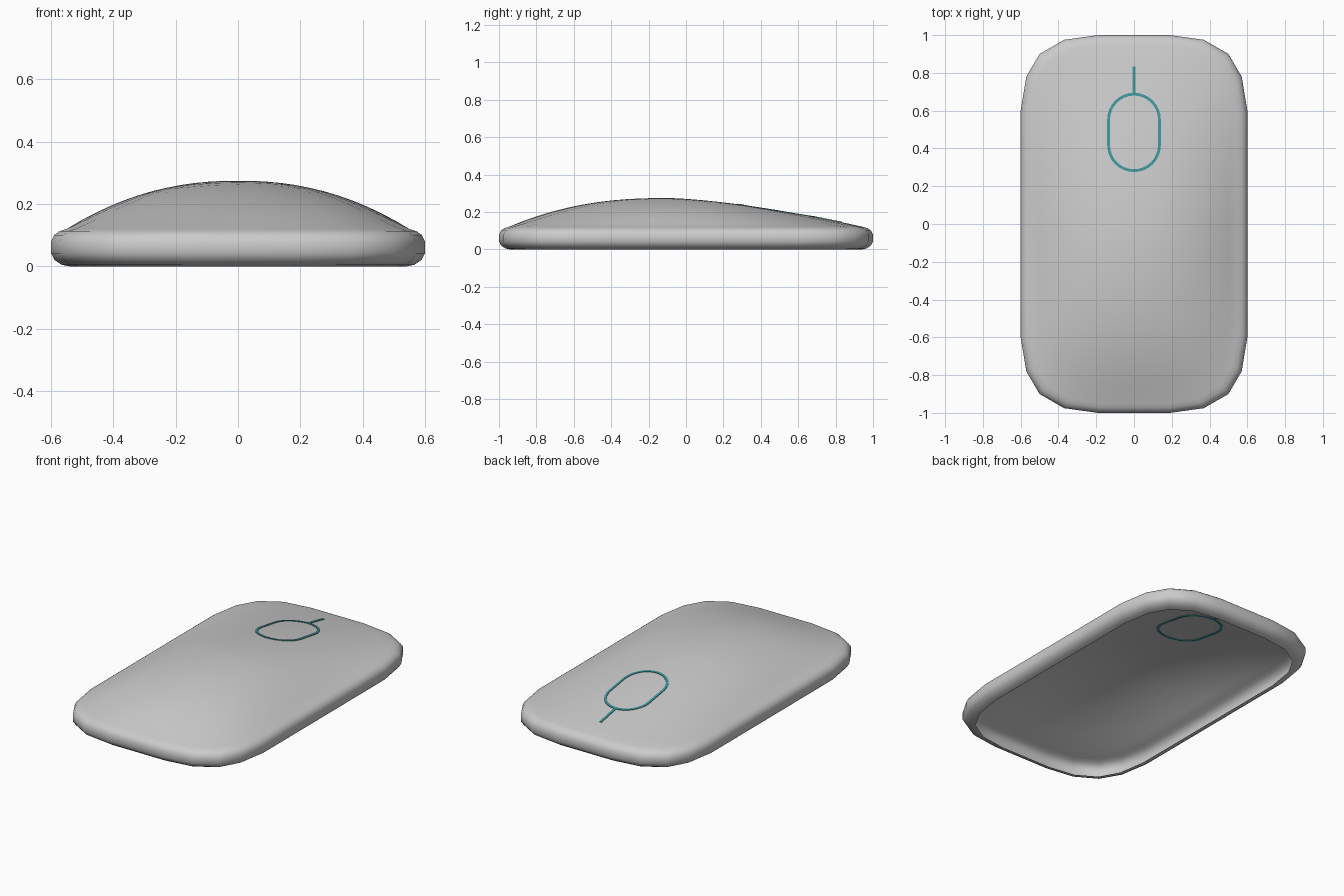
import bpy, bmesh, math
from mathutils import Vector
from mathutils.bvhtree import BVHTree

if "Cube" in bpy.data.objects:
    bpy.data.objects.remove(bpy.data.objects["Cube"])


def material(name, rgb):
    m = bpy.data.materials.new(name)
    m.use_nodes = True
    m.diffuse_color = (*rgb, 1)
    m.node_tree.nodes["Principled BSDF"].inputs["Base Color"].default_value = (*rgb, 1)
    return m


def add_object(name, bm, mat):
    mesh = bpy.data.meshes.new(name)
    bm.to_mesh(mesh)
    ob = bpy.data.objects.new(name, mesh)
    bpy.context.collection.objects.link(ob)
    mesh.materials.append(mat)
    return ob


grey = material("shell grey", (0.6, 0.6, 0.6))
teal = material("teal line", (0.05, 0.3, 0.32))

# Rounded-rectangle outline, one quarter mirrored to a full loop
quarter = [(0.6, 0), (0.6, 0.2), (0.6, 0.4), (0.6, 0.6), (0.57, 0.78), (0.5, 0.9),
           (0.37, 0.975), (0.19, 1), (0, 1)]
half = quarter + [(-x, y) for x, y in quarter[-2::-1]]
outline = half + [(-x, -y) for x, y in half[1:-1]]
LIP = 0.05


def inset(d):
    return [(x * (1 - d / 0.6), y * (1 - d)) for x, y in outline]


inner = inset(LIP)
edge = inset(LIP)[:len(quarter)]


def half_width(y):
    y = abs(y)
    for (x0, y0), (x1, y1) in zip(edge, edge[1:]):
        if y0 <= y <= y1 and y1 > y0:
            return x0 + (x1 - x0) * (y - y0) / (y1 - y0)
    return edge[-2][0]


# Arched top: long slope to the buttons, rounder slope to the palm
def dome(x, y):
    t = (y + 0.1) / 1.05 if y > -0.1 else (-0.1 - y) / 0.85
    ridge = 1 - min(t, 1) ** (1.5 if y > -0.1 else 2.35)
    u = min(abs(x) / half_width(y), 1)
    return 0.12 + 0.155 * ridge * (1 - u ** 2.2)


# Shell: open underside, rolled rim, then shrinking loops up to the crown
bm = bmesh.new()
rim = [(0.06, 0), (0.035, 0.005), (0.012, 0.02), (0, 0.042), (0, 0.08), (0.01, 0.1), (0.027, 0.113)]
loops = [[bm.verts.new((x, y, z)) for x, y in inset(d)] for d, z in rim]
STEPS = 12
for i in range(STEPS):
    s = 1 - i / STEPS
    loops.append([bm.verts.new((x * s, y * s, dome(x * s, y * s))) for x, y in inner])
n = len(outline)
for a, b in zip(loops, loops[1:]):
    for i in range(n):
        j = (i + 1) % n
        bm.faces.new((a[i], a[j], b[j], b[i]))
crown = bm.verts.new((0, 0, dome(0, 0)))
for i in range(n):
    bm.faces.new((loops[-1][i], loops[-1][(i + 1) % n], crown))
for f in bm.faces:
    f.smooth = True
add_object("mouse_shell", bm, grey)
surface = BVHTree.FromBMesh(bm)
bm.free()


# Thin line lying in the shell, seen from above and from inside
def inlay(name, left, right, closed):
    bm = bmesh.new()
    rows = []
    for a, b in zip(left, right):
        row = []
        for (x, y), dz in ((a, 0.003), (b, 0.003), (b, -0.003), (a, -0.003)):
            z = surface.ray_cast(Vector((x, y, 1)), Vector((0, 0, -1)))[0].z
            row.append(bm.verts.new((x, y, z + dz)))
        rows.append(row)
    for a, b in zip(rows, rows[1:] + rows[:1] if closed else rows[1:]):
        for k in range(4):
            m = (k + 1) % 4
            bm.faces.new((a[k], a[m], b[m], b[k]))
    if not closed:
        bm.faces.new(rows[0])
        bm.faces.new(rows[-1])
    bmesh.ops.recalc_face_normals(bm, faces=bm.faces)
    add_object(name, bm, teal)
    bm.free()


def stadium(r):
    pts = []
    for cy, start in ((0.553, 0), (0.417, math.pi)):
        for i in range(17):
            a = start + math.pi * i / 16
            pts.append((r * math.cos(a), cy + r * math.sin(a)))
        side = 1 if start else -1
        for k in range(1, 8):
            f = k / 8 if side < 0 else 1 - k / 8
            pts.append((side * r, 0.553 + (0.417 - 0.553) * f))
    return pts


inlay("scroll_ring", stadium(0.142), stadium(0.127), True)
ys = [0.69 + 0.145 * i / 12 for i in range(13)]
inlay("button_split", [(-0.008, y) for y in ys], [(0.008, y) for y in ys], False)
